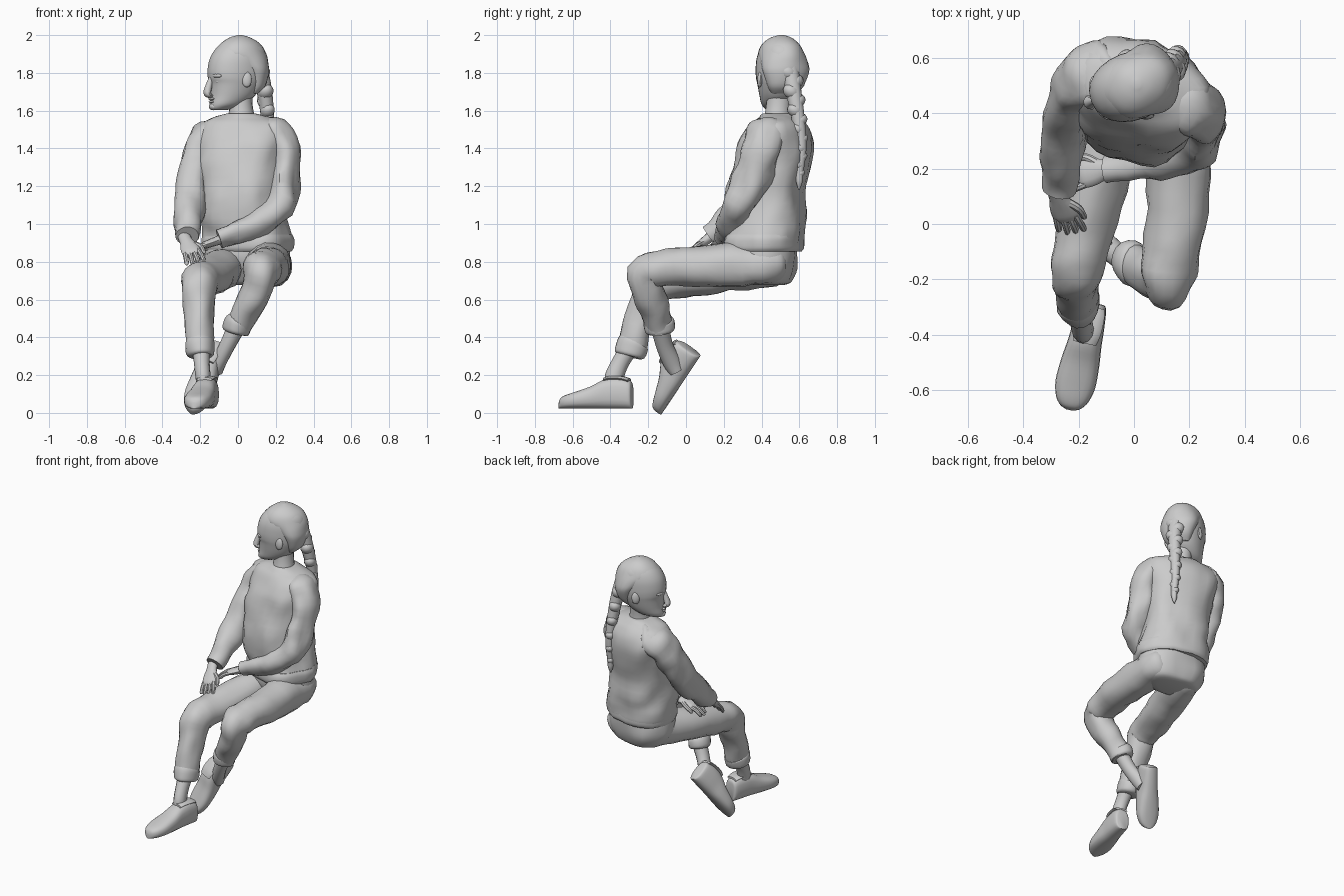
import bpy, bmesh, math
from mathutils import Vector as V, Matrix, noise


def finish(name, bm):
    bmesh.ops.recalc_face_normals(bm, faces=bm.faces)
    me = bpy.data.meshes.new(name)
    bm.to_mesh(me)
    bm.free()
    ob = bpy.data.objects.new(name, me)
    bpy.context.collection.objects.link(ob)
    bpy.ops.object.select_all(action='DESELECT')
    ob.select_set(True)
    bpy.context.view_layer.objects.active = ob
    bpy.ops.object.shade_smooth_by_angle(angle=math.radians(42))
    return ob


def catmull(p, q, r, s, t):
    return [0.5 * (2*b + (c-a)*t + (2*a-5*b+4*c-d)*t*t + (3*b-a-3*c+d)*t**3)
            for a, b, c, d in zip(p, q, r, s)]


def loft(name, secs, ref=(1, 0, 0), tangent=None, n=18, sub=4, box=1.0, fold=0.0, mat=None):
    """Skin oval sections (x, y, z, half width along ref, half depth)."""
    k, path = len(secs), []
    for i in range(k - 1):
        for j in range(sub):
            path.append(catmull(secs[max(i-1, 0)], secs[i], secs[i+1],
                                secs[min(i+2, k-1)], j / sub))
    path.append(list(secs[-1]))
    bm, rings = bmesh.new(), []
    for i, s in enumerate(path):
        c = V(s[:3])
        t = V(tangent) if tangent else V(path[min(i+1, len(path)-1)][:3]) - V(path[max(i-1, 0)][:3])
        t.normalize()
        u = V(ref)
        u = (u - t * u.dot(t)).normalized()
        w = t.cross(u)
        ring = []
        for j in range(n):
            a = 2 * math.pi * j / n
            ca, sa = math.cos(a), math.sin(a)
            ca = math.copysign(abs(ca)**box, ca)
            sa = math.copysign(abs(sa)**box, sa)
            d = u * ca * max(s[3], .002) + w * sa * max(s[4], .002)
            p = c + d
            if fold:
                p += d.normalized() * fold * noise.noise(V((p.x*11, p.y*11, p.z*8)))
            ring.append(bm.verts.new(mat @ p if mat else p))
        rings.append(ring)
    for r, q in zip(rings, rings[1:]):
        for j in range(n):
            bm.faces.new((r[j], r[(j+1) % n], q[(j+1) % n], q[j]))
    bm.faces.new(rings[0])
    bm.faces.new(rings[-1])
    return finish(name, bm)


def blob(name, c, size, x=(1, 0, 0), z=(0, 0, 1)):
    x, z = V(x).normalized(), V(z).normalized()
    y = z.cross(x).normalized()
    z = x.cross(y)
    m = Matrix((x, y, z)).transposed().to_4x4()
    m.translation = V(c)
    bm = bmesh.new()
    bmesh.ops.create_uvsphere(bm, u_segments=12, v_segments=8, radius=1,
                              matrix=m @ Matrix.Diagonal((*size, 1)))
    return finish(name, bm)


# Sweater body, twisted slightly so the left shoulder is forward
twist = (math.cos(.28), -math.sin(.28), 0)
loft("sweater_body", [
    (.045, .42, .87, .225, .175), (.045, .42, .89, .24, .195), (.04, .425, .95, .235, .2),
    (.03, .42, 1.03, .222, .205), (.02, .43, 1.2, .215, .205), (.02, .47, 1.38, .24, .195),
    (.025, .485, 1.47, .248, .17), (.03, .487, 1.535, .225, .135), (.025, .487, 1.565, .155, .1),
    (.02, .487, 1.585, .08, .072)], ref=twist, tangent=(0, 0, 1), n=28, box=.85, fold=.022)
loft("sweater_hem", [(.045, .42, .855, .23, .18), (.045, .42, .875, .238, .193),
                     (.045, .42, .92, .241, .2), (.045, .42, .945, .233, .196)],
     ref=twist, tangent=(0, 0, 1), n=28, box=.85, fold=.022)

# Sleeves
loft("right_sleeve", [
    (-.06, .54, 1.5, .05, .08), (-.125, .55, 1.485, .07, .11), (-.19, .53, 1.44, .08, .115),
    (-.222, .485, 1.34, .082, .105), (-.243, .4, 1.2, .08, .095), (-.257, .3, 1.08, .078, .088),
    (-.264, .2, .99, .07, .073), (-.27, .125, .935, .057, .055)], fold=.024)
loft("left_sleeve", [
    (.12, .45, 1.52, .07, .04), (.2, .425, 1.505, .1, .065), (.25, .395, 1.4, .1, .072),
    (.25, .355, 1.25, .1, .075), (.23, .295, 1.12, .088, .082), (.14, .25, 1.025, .08, .077),
    (.02, .22, .965, .066, .064), (-.1, .205, .92, .05, .048)], ref=(0, 1, 0), fold=.024)


# Hands: a palm, four bent fingers and a thumb
def hand(side, wrist, direction, thumb, drop):
    w, d = V(wrist), V(direction).normalized()
    t = V(thumb)
    t = (t - d * t.dot(d)).normalized()
    dn = V((0, 0, -drop))

    def part(name, pts, n=8):
        loft(side + name, [(*p, a, b) for p, a, b in pts], ref=t, n=n, sub=3)
    part("_palm", [(w - d*.05, .034, .027), (w, .036, .025), (w + d*.045, .048, .022),
                   (w + d*.09, .05, .019), (w + d*.11, .038, .011)], 12)
    for i, ln in enumerate((.078, .09, .083, .062)):
        k = w + d*.09 + t * (.036 - .024*i)
        e = d + t * (.13 - .1*i)
        part(f"_finger_{i+1}", [(k, .014, .014), (k + e*ln*.5 + dn*.1, .013, .013),
                                (k + e*ln*.9 + dn*.6, .011, .011), (k + e*ln + dn*.8, .003, .003)])
    k = w + d*.03 + t*.027
    part("_thumb", [(k, .017, .016), (k + d*.035 + t*.03, .014, .014),
                    (k + d*.075 + t*.037 + dn*.4, .011, .011), (k + d*.083 + t*.037 + dn*.5, .003, .003)])


hand("right", (-.272, .095, .905), (.05, -.125, -.1), (1, .1, .25), .025)
hand("left", (-.1, .2, .915), (-1, -.25, -.35), (0, 1, 0), .03)

# Trousers: seat, then each leg from hip to rolled cuff
loft("trouser_seat", [(.045, .44, .678, .12, .08), (.045, .435, .695, .18, .12),
                      (.045, .425, .76, .225, .155), (.045, .415, .84, .23, .17),
                      (.045, .415, .93, .215, .17)], ref=(1, -.1, 0), tangent=(0, 0, 1), n=24, box=.88, fold=.015)
loft("left_trouser_leg", [
    (.165, .53, .785, .06, .05), (.165, .48, .785, .11, .1), (.165, .3, .785, .118, .115),
    (.155, .05, .775, .113, .105), (.13, -.13, .765, .1, .1), (.12, -.21, .735, .09, .1),
    (.095, -.195, .64, .082, .088), (.035, -.16, .53, .073, .08), (-.01, -.14, .44, .066, .075)],
    fold=.016)
loft("right_trouser_leg", [
    (-.045, .53, .775, .06, .05), (-.05, .47, .775, .11, .1), (-.1, .27, .755, .112, .108),
    (-.165, .03, .715, .106, .103), (-.197, -.11, .7, .096, .1), (-.207, -.175, .675, .09, .096),
    (-.21, -.21, .585, .085, .085), (-.203, -.255, .46, .078, .078), (-.196, -.29, .34, .07, .073)],
    fold=.016)
loft("left_cuff", [(.008, -.147, .495, .062, .07), (0, -.145, .48, .073, .082),
                   (-.012, -.14, .44, .071, .082), (-.016, -.138, .425, .06, .07)], fold=.014)
loft("right_cuff", [(-.2, -.275, .385, .068, .07), (-.198, -.285, .365, .076, .08),
                    (-.195, -.298, .315, .073, .08), (-.194, -.302, .3, .06, .067)], fold=.014)

# Ankles
loft("left_ankle", [(-.0, -.14, .47, .05, .05), (-.055, -.115, .36, .042, .045),
                    (-.1, -.075, .27, .04, .048), (-.115, -.05, .22, .035, .04)], n=12)
loft("right_ankle", [(-.195, -.29, .36, .05, .05), (-.192, -.345, .27, .042, .046),
                     (-.185, -.38, .19, .04, .05), (-.18, -.385, .12, .035, .045)], n=12)

# Shoes: heel at the local origin, toe along local -y
profile = [(0, .032, .12), (-.012, .048, .15), (-.08, .057, .165), (-.15, .062, .155),
           (-.22, .07, .12), (-.3, .073, .092), (-.355, .06, .074), (-.385, .038, .058), (-.397, .012, .035)]


def shoe(side, heel, toe, up):
    y = (V(heel) - V(toe)).normalized()
    z = V(up)
    z = (z - y * z.dot(y)).normalized()
    m = Matrix((y.cross(z), y, z)).transposed().to_4x4()
    m.translation = V(heel)
    loft(side + "_shoe", [(0, y, h/2, w, h/2) for y, w, h in profile],
         tangent=(0, -1, 0), box=.75, n=20, mat=m)
    loft(side + "_shoe_collar", [(0, -.015, .15, .042, .012), (0, -.05, .16, .05, .012),
                                 (0, -.11, .163, .05, .012), (0, -.15, .155, .042, .012)],
         tangent=(0, -1, 0), n=12, mat=m)


shoe("right", (-.145, -.285, .022), (-.235, -.68, .022), (0, 0, 1))
shoe("left", (-.1, .075, .3), (-.235, -.12, .008), (-.1, -.83, .55))

# Neck and head, turned toward -x
loft("neck", [(.02, .48, 1.52, .085, .085), (.018, .485, 1.58, .068, .07), (.014, .492, 1.65, .062, .066),
              (.012, .5, 1.75, .065, .07)], tangent=(0, 0, 1))
F = V((-.935, -.355, 0))
S = V((-.355, .935, 0))
axis = V((0, .5, 0))


def at(f, s, z):
    return axis + F*f + S*s + V((0, 0, z))


def head_loft(name, rows, **kw):
    loft(name, [(*at((f - b)/2, 0, z), (f + b)/2, w) for z, f, b, w in rows],
         ref=F, tangent=(0, 0, 1), n=24, **kw)


head_loft("head", [
    (1.603, .14, -.07, .03), (1.612, .154, -.03, .048), (1.635, .156, .03, .075), (1.68, .15, .09, .096),
    (1.74, .152, .13, .113), (1.775, .162, .145, .12), (1.82, .164, .155, .123), (1.88, .15, .155, .12),
    (1.935, .113, .135, .103), (1.975, .06, .085, .068), (1.993, .01, .035, .025)], box=.94)
head_loft("hair", [
    (1.69, -.03, .105, .07), (1.73, -.025, .145, .1), (1.8, .0, .162, .123), (1.85, .06, .163, .126),
    (1.9, .125, .155, .119), (1.95, .1, .126, .097), (1.985, .05, .075, .058), (2.0, .0, .025, .015)], fold=.008)

# Face
loft("nose", [(*at(f, 0, z), a, b) for f, z, a, b in (
    (.148, 1.785, .012, .012), (.162, 1.74, .017, .017), (.174, 1.7, .024, .02),
    (.168, 1.684, .027, .016), (.15, 1.676, .018, .01))], ref=S, n=10)
blob("upper_lip", at(.15, 0, 1.662), (.014, .034, .008), F)
blob("lower_lip", at(.15, 0, 1.647), (.013, .028, .008), F)
blob("chin", at(.14, 0, 1.622), (.022, .034, .02), F)
for sgn, side in ((1, "right"), (-1, "left")):
    blob(side + "_brow", at(.138, sgn*.05, 1.785), (.016, .038, .012), F + S*sgn*.45)
    blob(side + "_eye", at(.13, sgn*.047, 1.755), (.014, .022, .01), F + S*sgn*.4)
    blob(side + "_ear", at(-.005, sgn*.118, 1.765), (.027, .014, .042), F - S*sgn*.3, V((0, 0, 1)) - F*.2)

# Braid: overlapping strands that alternate sides down the back
way = [V(p) for p in ((.105, .545, 1.85), (.14, .57, 1.7), (.158, .595, 1.55), (.168, .61, 1.4), (.168, .6, 1.27))]
count = 13
for i in range(count):
    q = i / (count - 1) * (len(way) - 1)
    j = min(int(q), len(way) - 2)
    p = way[j].lerp(way[j+1], q - j)
    r = .062 - .034 * i / (count - 1)
    sgn = 1 if i % 2 else -1
    along = V((.4, -.9, 0)) * sgn
    blob(f"braid_strand_{i+1}", p + along*r*.22, (r*.95, r*.8, r*.72), along + V((0, 0, .6)), V((0, 0, 1)))
loft("braid_core", [(*p, .048 - .007*i, .05 - .007*i) for i, p in enumerate(way)]
     + [(.168, .6, 1.22, .017, .017), (.166, .598, 1.18, .003, .003)], n=10)
